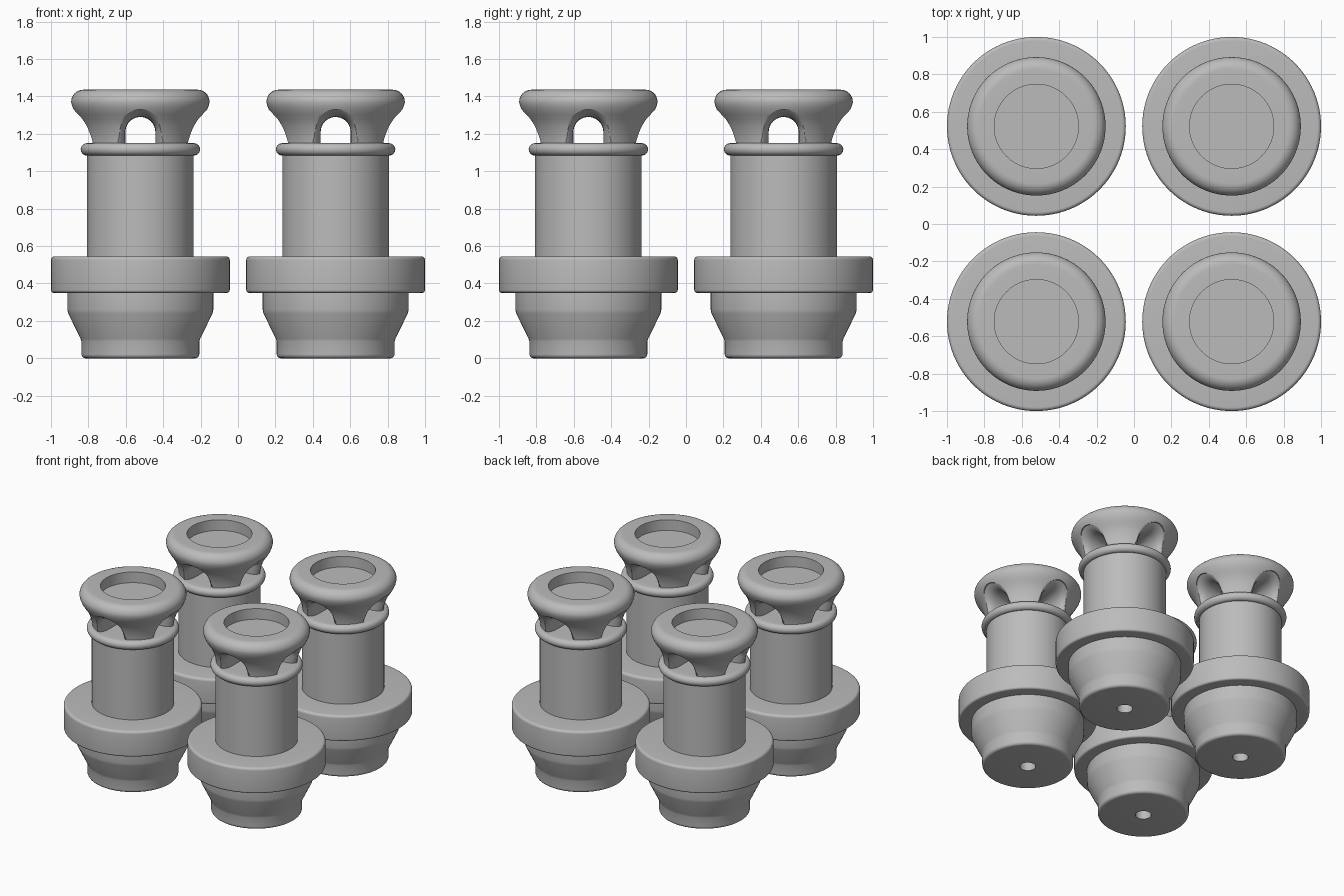
import bpy, bmesh, math

if "Cube" in bpy.data.objects:
    bpy.data.objects.remove(bpy.data.objects["Cube"], do_unlink=True)

SEG = 96
SPACING = 0.522

grey = bpy.data.materials.new("plain grey")
grey.use_nodes = True
colour = (0.5, 0.5, 0.5, 1)
grey.diffuse_color = colour
grey.node_tree.nodes["Principled BSDF"].inputs["Base Color"].default_value = colour


def make_object(name, bm):
    bmesh.ops.recalc_face_normals(bm, faces=bm.faces)
    mesh = bpy.data.meshes.new(name)
    bm.to_mesh(mesh)
    bm.free()
    obj = bpy.data.objects.new(name, mesh)
    bpy.context.collection.objects.link(obj)
    return obj


def arc(r, z, radius, start, end, steps=6):
    """Points of a rounded corner or bead, angles in degrees."""
    angles = [math.radians(start + (end - start) * i / steps) for i in range(steps + 1)]
    return [(r + radius * math.cos(a), z + radius * math.sin(a)) for a in angles]


def lathe(name, profile):
    """Spin a closed outline that starts and ends on the axis."""
    bm = bmesh.new()
    verts = [bm.verts.new((r, 0, z)) for r, z in profile]
    edges = [bm.edges.new(pair) for pair in zip(verts, verts[1:])]
    bmesh.ops.spin(bm, geom=verts + edges, cent=(0, 0, 0), axis=(0, 0, 1),
                   angle=math.tau, steps=SEG, use_duplicate=False)
    bmesh.ops.remove_doubles(bm, verts=bm.verts, dist=0.0001)
    return make_object(name, bm)


def port_cutter(name, turn):
    """Arched tunnel whose mouths flare to follow the head."""
    flare = [(0.16, 0), (0.21, 0.002), (0.235, 0.008), (0.255, 0.017),
             (0.27, 0.03), (0.277, 0.04), (0.45, 0.04)]
    stations = [(-d, o) for d, o in reversed(flare)] + flare
    bm = bmesh.new()
    rings = []
    for d, grow in stations:
        half = 0.08 + grow
        outline = [(-half, 1.15)] + [(half * math.cos(a), 1.21 + half * math.sin(a))
                   for a in (math.pi * (1 - i / 20) for i in range(21))] + [(half, 1.15)]
        ring = []
        for y, z in outline:
            shift = 0.4 * (z - 1.15) - 1.8 * y * y
            ring.append(bm.verts.new((d + math.copysign(shift, d * shift), y, z)))
        rings.append(ring)
    for a, b in zip(rings, rings[1:]):
        for i in range(len(a)):
            j = (i + 1) % len(a)
            bm.faces.new((a[i], a[j], b[j], b[i]))
    bm.faces.new(rings[0])
    bm.faces.new(rings[-1])
    cutter = make_object(name, bm)
    cutter.rotation_euler.z = turn
    return cutter


# Plug outline: foot, flared base, flange, stem, bead, head and top recess
profile = [(0, 0)]
profile += arc(0.293, 0.022, 0.022, -90, 0)
profile += [(0.315, 0.09), (0.32, 0.105), (0.386, 0.24), (0.39, 0.26), (0.39, 0.35)]
profile += arc(0.463, 0.365, 0.015, -90, 0)
profile += arc(0.458, 0.525, 0.02, 0, 90)
profile += [(0.285, 0.545), (0.285, 1.085)]
profile += arc(0.286, 1.117, 0.033, -80, 90, 12)
profile += [(0.282, 1.152), (0.286, 1.18), (0.294, 1.21), (0.306, 1.245),
            (0.322, 1.277), (0.342, 1.305), (0.357, 1.33), (0.366, 1.352)]
profile += arc(0.305, 1.371, 0.065, 0, 90, 10)
profile += [(0.225, 1.436), (0.225, 1.355), (0, 1.355)]
plug = lathe("plug_front_left", profile)

# Cross ports through the head and a channel up the middle
cutters = [port_cutter("port_cutter_x", 0), port_cutter("port_cutter_y", math.pi / 2),
           lathe("channel_cutter", [(0, -0.1), (0.055, -0.1), (0.055, 1.2), (0, 1.2)])]
for cutter in cutters:
    cutter.hide_render = True
    cut = plug.modifiers.new(cutter.name, "BOOLEAN")
    cut.operation = "DIFFERENCE"
    cut.solver = "EXACT"
    cut.object = cutter
bpy.context.view_layer.objects.active = plug
plug.select_set(True)
for cutter in cutters:
    bpy.ops.object.modifier_apply(modifier=cutter.name)
    bpy.data.objects.remove(cutter, do_unlink=True)

plug.data.materials.clear()
plug.data.materials.append(grey)
bpy.ops.object.shade_smooth_by_angle(angle=math.radians(35))

# Four matching plugs in a square
plug.location = (SPACING, -SPACING, 0)
for name, sx, sy in (("plug_front_right", -1, -1), ("plug_back_left", 1, 1),
                     ("plug_back_right", -1, 1)):
    copy = plug.copy()
    copy.name = name
    copy.location = (sx * SPACING, sy * SPACING, 0)
    bpy.context.collection.objects.link(copy)
